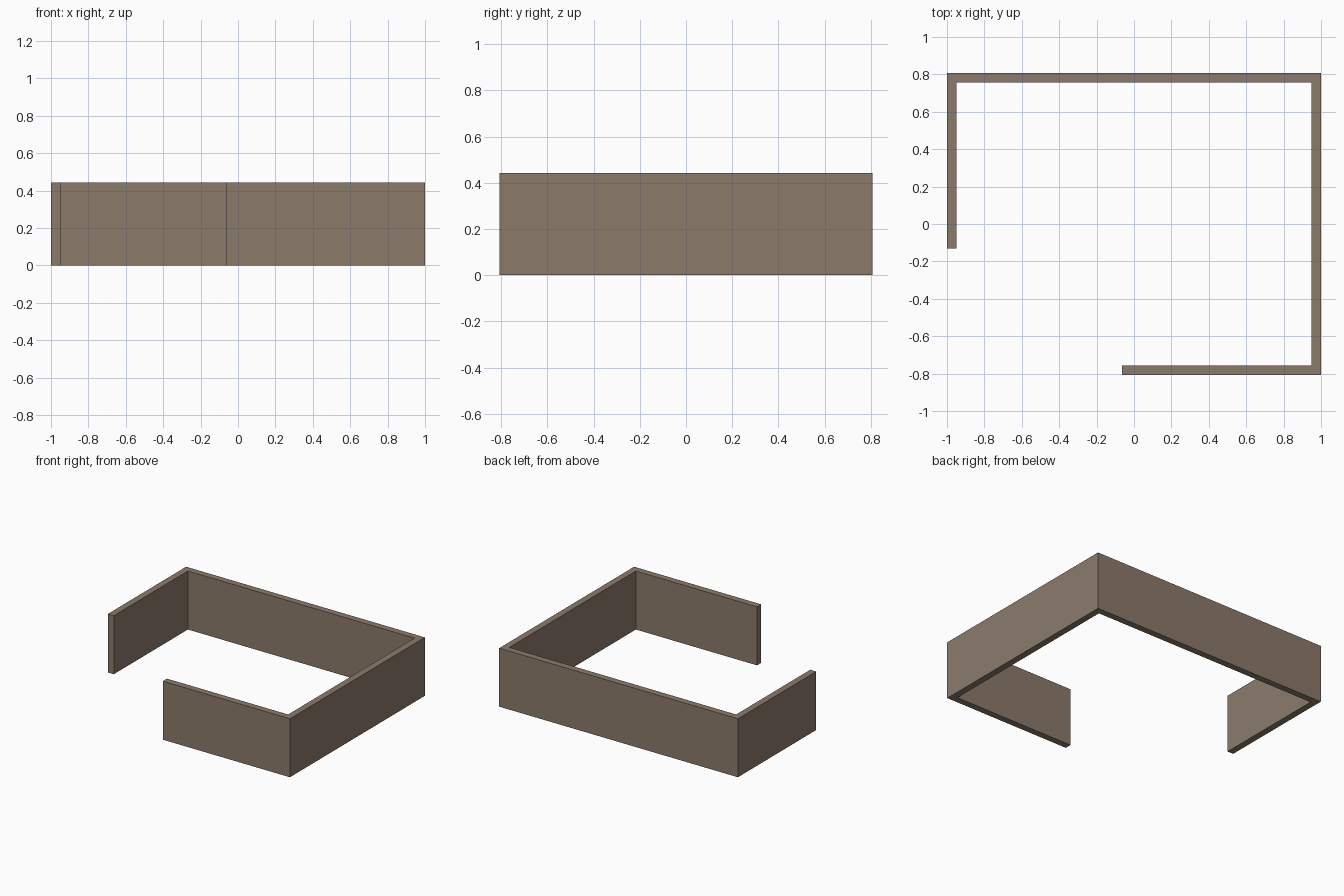
import bpy, bmesh

if "Cube" in bpy.data.objects:
    bpy.data.objects.remove(bpy.data.objects["Cube"])

X, Y = 1.0, 0.807        # outer half sizes
T, H = 0.05, 0.443       # wall thickness and height
LEFT_END, FRONT_END = -0.13, -0.065

stone = bpy.data.materials.new("grey_brown")
stone.diffuse_color = (0.258, 0.197, 0.148, 1)
stone.use_nodes = True
stone.node_tree.nodes["Principled BSDF"].inputs["Base Color"].default_value = stone.diffuse_color

# Wall outline: outer side, then back along the inner side
outline = [(FRONT_END, -Y), (X, -Y), (X, Y), (-X, Y), (-X, LEFT_END),
           (-X + T, LEFT_END), (-X + T, Y - T), (X - T, Y - T),
           (X - T, -Y + T), (FRONT_END, -Y + T)]

# Extrude the outline upward into the open enclosure
bm = bmesh.new()
base = bm.faces.new([bm.verts.new((x, y, 0)) for x, y in outline])
ext = bmesh.ops.extrude_face_region(bm, geom=[base], use_keep_orig=True)
bmesh.ops.translate(bm, vec=(0, 0, H),
                    verts=[v for v in ext["geom"] if isinstance(v, bmesh.types.BMVert)])
bmesh.ops.recalc_face_normals(bm, faces=bm.faces[:])

mesh = bpy.data.meshes.new("enclosure_wall")
bm.to_mesh(mesh)
bm.free()
mesh.materials.append(stone)
wall = bpy.data.objects.new("enclosure_wall", mesh)
bpy.context.collection.objects.link(wall)
